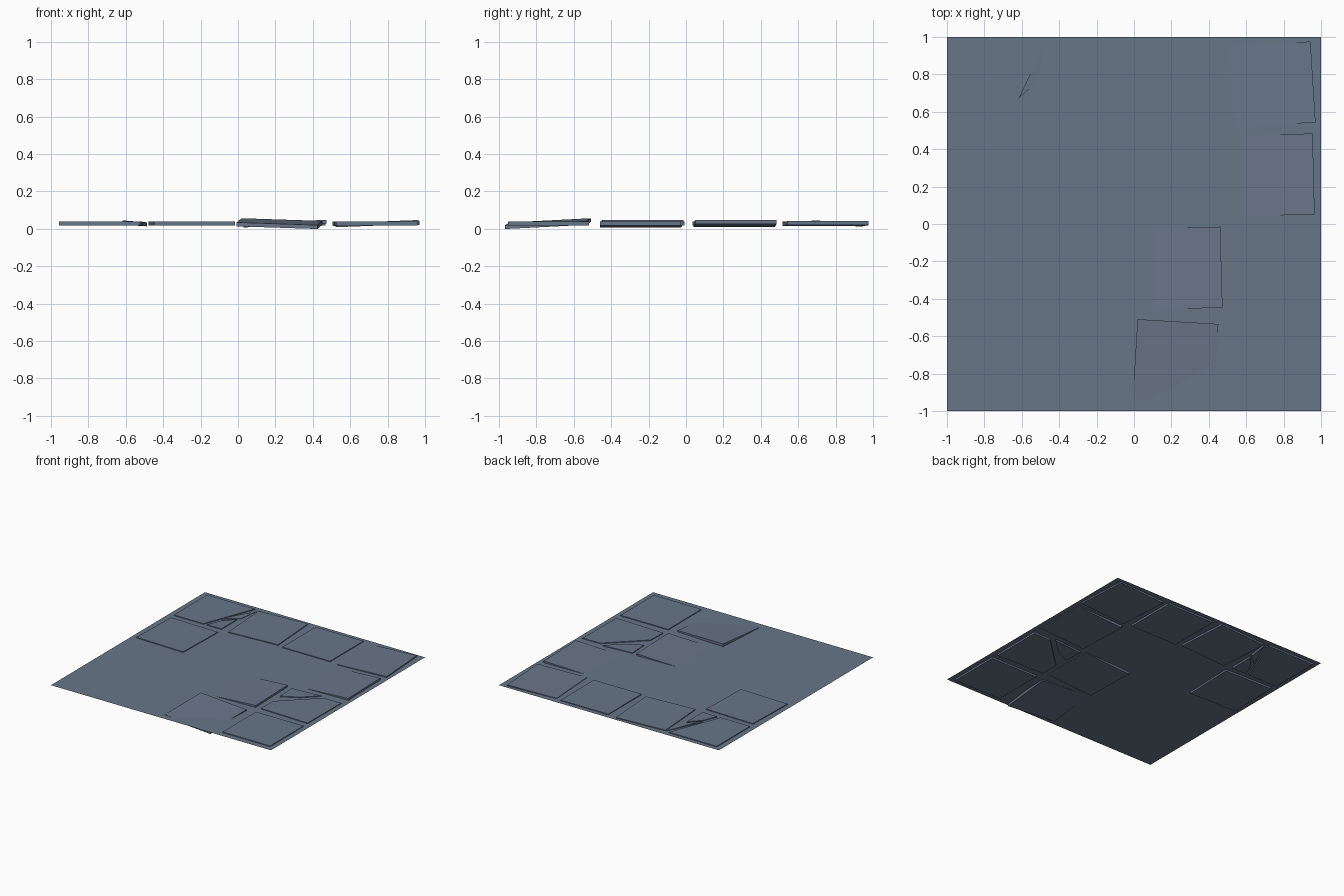
import bpy, bmesh, math
from mathutils import Matrix

if "Cube" in bpy.data.objects:
    bpy.data.objects.remove(bpy.data.objects["Cube"])

PLANE_Z = 0.032   # ground sheet height
MID_Z = 0.028     # slab centre height
THICK = 0.021
SIZE = 0.433

slate = bpy.data.materials.new("slate_blue")
slate.diffuse_color = (0.14, 0.18, 0.25, 1)
slate.use_nodes = True
slate.node_tree.nodes["Principled BSDF"].inputs["Base Color"].default_value = slate.diffuse_color


def finish(name, bm):
    bmesh.ops.recalc_face_normals(bm, faces=bm.faces[:])
    me = bpy.data.meshes.new(name)
    bm.to_mesh(me)
    bm.free()
    me.materials.append(slate)
    ob = bpy.data.objects.new(name, me)
    bpy.context.collection.objects.link(ob)
    return ob


def slab(name, outline, turn=0.0, slope=(0, 0), lift=0.0):
    """Extrude an outline into a slab, turned about z and sheared to a slope."""
    n = len(outline)
    cx = sum(p[0] for p in outline) / n
    cy = sum(p[1] for p in outline) / n
    bm = bmesh.new()
    low = [bm.verts.new((x - cx, y - cy, -THICK / 2)) for x, y in outline]
    face = bm.faces.new(low)
    new = bmesh.ops.extrude_face_region(bm, geom=[face])["geom"]
    if face not in bm.faces[:]:
        face = None
    top = [v for v in new if isinstance(v, bmesh.types.BMVert)]
    bmesh.ops.translate(bm, verts=top, vec=(0, 0, THICK))
    # make sure the bottom is closed
    if not any(all(v in low for v in f.verts) for f in bm.faces):
        bm.faces.new(low)
    bm.transform(Matrix.Rotation(math.radians(turn), 4, 'Z'))
    for v in bm.verts:
        v.co.z += slope[0] * v.co.x + slope[1] * v.co.y
    bm.transform(Matrix.Translation((cx, cy, MID_Z + lift)))
    return finish(name, bm)


def tile(name, x, y, turn=0.0, slope=(0, 0)):
    h = SIZE / 2
    slab(name, [(x - h, y - h), (x + h, y - h), (x + h, y + h), (x - h, y + h)], turn, slope)


# ground sheet
bm = bmesh.new()
bmesh.ops.create_grid(bm, x_segments=1, y_segments=1, size=1)
bm.transform(Matrix.Translation((0, 0, PLANE_Z)))
finish("ground_sheet", bm)

# whole paving tiles: x, y, turn, slope
for i, t in enumerate([
    (-0.247, 0.746, 3.8, (0, 0)),
    (0.25, 0.745, 0, (0, 0)),
    (0.741, 0.746, 3.6, (0.012, 0)),
    (-0.734, 0.258, -1.6, (0, 0)),
    (0.744, 0.262, 1.4, (0.04, 0)),
    (0.251, -0.237, 1.6, (0.045, 0)),
    (0.222, -0.738, -3.4, (-0.03, 0.053)),
    (0.742, -0.735, 0, (0, 0)),
]):
    tile(f"paving_tile_{i + 1}", *t)

# cracked tile, back left
slab("cracked_tile_back_main", [(-0.953, 0.53), (-0.685, 0.53), (-0.518, 0.962), (-0.953, 0.962)])
slab("cracked_tile_back_shard", [(-0.618, 0.67), (-0.512, 0.765), (-0.487, 0.945)], slope=(-0.1, 0.01))
slab("cracked_tile_back_corner", [(-0.655, 0.53), (-0.523, 0.53), (-0.523, 0.735), (-0.605, 0.65)])

# cracked tile, right side
slab("cracked_tile_right_main", [(0.52, -0.447), (0.955, -0.46), (0.958, -0.027), (0.8, -0.03), (0.525, -0.29)])
slab("cracked_tile_right_shard", [(0.515, -0.19), (0.645, -0.12), (0.765, -0.008), (0.505, -0.027)])
